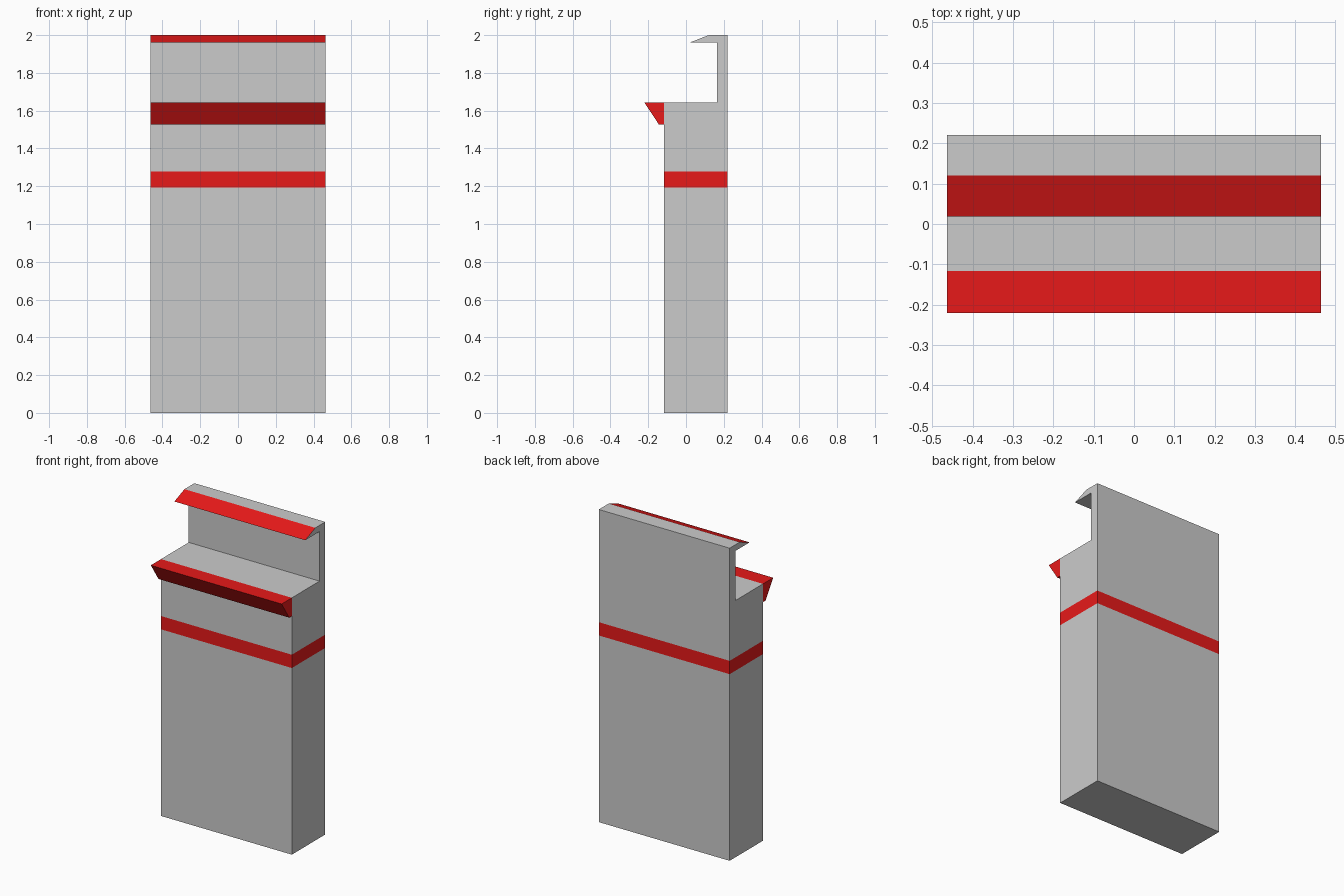
import bpy
import bmesh

if "Cube" in bpy.data.objects:
    bpy.data.objects.remove(bpy.data.objects["Cube"])

HALF_W = 0.463
BAND_Z = (1.194, 1.279)

red = bpy.data.materials.new("red_paint")
red.diffuse_color = (0.8, 0.01, 0.01, 1)
red.use_nodes = True
red.node_tree.nodes["Principled BSDF"].inputs["Base Color"].default_value = red.diffuse_color
grey = bpy.data.materials.new("grey_panel")
grey.diffuse_color = (0.6, 0.6, 0.6, 1)
grey.use_nodes = True
grey.node_tree.nodes["Principled BSDF"].inputs["Base Color"].default_value = grey.diffuse_color


def extrude_profile(points):
    """Extrude a (y, z) outline along x into a closed prism."""
    bm = bmesh.new()
    face = bm.faces.new([bm.verts.new((-HALF_W, y, z)) for y, z in points])
    res = bmesh.ops.extrude_face_region(bm, geom=[face], use_keep_orig=True)
    verts = [v for v in res["geom"] if isinstance(v, bmesh.types.BMVert)]
    bmesh.ops.translate(bm, verts=verts, vec=(2 * HALF_W, 0, 0))
    bmesh.ops.recalc_face_normals(bm, faces=bm.faces)
    return bm


def finish(bm, name, materials):
    mesh = bpy.data.meshes.new(name)
    bm.to_mesh(mesh)
    bm.free()
    for m in materials:
        mesh.materials.append(m)
    obj = bpy.data.objects.new(name, mesh)
    bpy.context.collection.objects.link(obj)
    return obj


# Cabinet: lower body, recessed screen wall and overhanging hood in one outline
bm = extrude_profile([(-0.117, 0), (0.22, 0), (0.22, 2), (0.12, 2),
                      (0.018, 1.96), (0.163, 1.96), (0.163, 1.643),
                      (-0.117, 1.643)])
for z in BAND_Z:
    bmesh.ops.bisect_plane(bm, geom=bm.verts[:] + bm.edges[:] + bm.faces[:],
                           plane_co=(0, 0, z), plane_no=(0, 0, 1))
bm.normal_update()
for f in bm.faces:
    c = f.calc_center_median()
    in_band = BAND_Z[0] < c.z < BAND_Z[1]
    hood_slope = c.z > 1.9 and f.normal.y < -0.1 and f.normal.z > 0.1
    f.material_index = 1 if in_band or hood_slope else 0
finish(bm, "cabinet", [grey, red])

# Red tapered ledge on the front edge, open where it meets the cabinet
bm = extrude_profile([(-0.117, 1.526), (-0.117, 1.643),
                      (-0.22, 1.643), (-0.143, 1.526)])
bm.normal_update()
bmesh.ops.delete(bm, geom=[f for f in bm.faces if f.normal.y > 0.9],
                 context='FACES_ONLY')
finish(bm, "front_ledge", [red])
